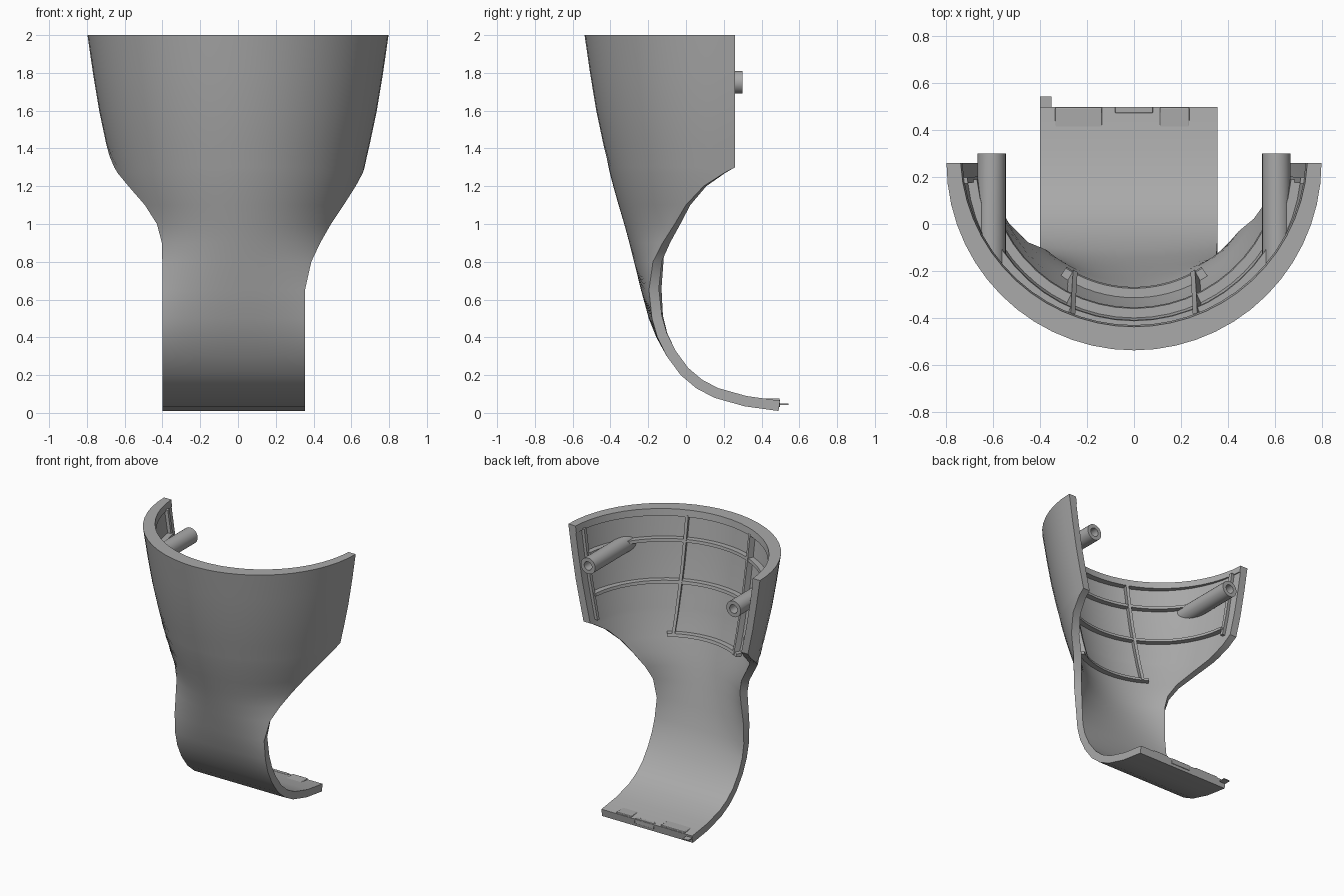
import bpy, bmesh, math
from math import sin, cos, radians, sqrt, tau

cube = bpy.data.objects.get("Cube")
if cube:
    bpy.data.objects.remove(cube)

grey = bpy.data.materials.new("plain_grey")
grey.use_nodes = True
tone = (0.4, 0.4, 0.4, 1)
grey.diffuse_color = tone
grey.node_tree.nodes["Principled BSDF"].inputs["Base Color"].default_value = tone

CENTRE, WALL = 0.26, 0.055

# Front profile: height, depth, roundness, right and left edge angles
PROFILE = [
    (2.0, -.537, 1, 90, 90), (1.8, -.508, 1, 90, 90), (1.6, -.475, 1, 90, 90),
    (1.42, -.437, 1, 90, 90), (1.36, -.423, 1, 85, 90), (1.3, -.41, 1, 78, 90),
    (1.27, -.403, 1, 74, 85), (1.2, -.385, 1, 64, 75), (1.1, -.357, 1, 53, 65),
    (1.0, -.327, 1, 47, 57), (.9, -.3, .85, 46, 51), (.8, -.275, .6, 48.5, 46.5),
    (.65, -.238, .3, 50.3, 43), (.5, -.197, .12, 50.3, 43), (.4, -.157, .04, 50.3, 43),
    (.3, -.102, 0, 50.3, 43), (.2, -.028, 0, 50.3, 43), (.13, .055, 0, 50.3, 43),
    (.08, .15, 0, 50.3, 43), (.035, .31, 0, 50.3, 43), (.01, .49, 0, 50.3, 43)]


def station(z):
    """Profile values at any height."""
    for a, b in zip(PROFILE, PROFILE[1:]):
        if b[0] <= z <= a[0]:
            t = (a[0] - z) / (a[0] - b[0])
            return [p + (q - p) * t for p, q in zip(a, b)]


def radius(y):
    return max(CENTRE - y, 0.52)


def surface(z, angle, depth):
    """Point on the shell, sunk inward from the outer face by depth."""
    z0, y0, s = station(z)[:3]
    up, down = station(min(2, z + .03)), station(max(.01, z - .03))
    dy, dz = down[1] - up[1], down[0] - up[0]
    length = math.hypot(dy, dz)
    ny = (1 - s) * -dz / length + s
    nz = (1 - s) * dy / length
    r = radius(y0) - s * depth
    x = r * sin(angle)
    return (x, y0 + depth * ny + s * (r - r * cos(angle)), z0 + depth * nz)


def finish(name, bm, bevel=0):
    bmesh.ops.recalc_face_normals(bm, faces=bm.faces)
    mesh = bpy.data.meshes.new(name)
    bm.to_mesh(mesh)
    bm.free()
    mesh.materials.append(grey)
    ob = bpy.data.objects.new(name, mesh)
    bpy.context.collection.objects.link(ob)
    if bevel:
        mod = ob.modifiers.new("soft_edge", "BEVEL")
        mod.width, mod.segments = bevel, 2
    bpy.ops.object.select_all(action="DESELECT")
    ob.select_set(True)
    bpy.context.view_layer.objects.active = ob
    bpy.ops.object.shade_smooth_by_angle(angle=radians(35))
    return ob


def slab(name, heights, span, outer, inner, steps):
    """Closed curved slab following the shell; span(z) gives its end angles."""
    bm = bmesh.new()
    layers = []
    for depth in (outer, inner):
        rows = []
        for z in heights:
            lo, hi = span(z)
            angles = [lo + (hi - lo) * i / steps for i in range(steps + 1)]
            rows.append([bm.verts.new(surface(z, a, depth(a))) for a in angles])
        layers.append(rows)
        for r, q in zip(rows, rows[1:]):
            for i in range(steps):
                bm.faces.new((r[i], r[i + 1], q[i + 1], q[i]))
    rims = []
    for rows in layers:
        rims.append(rows[0] + [r[-1] for r in rows[1:-1]]
                    + rows[-1][::-1] + [r[0] for r in rows[-2:0:-1]])
    a, b = rims
    for i in range(len(a)):
        j = (i + 1) % len(a)
        bm.faces.new((a[i], a[j], b[j], b[i]))
    return finish(name, bm)


def flat(value):
    return lambda angle: value


def edges(z):
    row = station(z)
    return -radians(row[3]), radians(row[4])


def box(name, x0, x1, y0, y1, z0, z1, bevel=0):
    bm = bmesh.new()
    bmesh.ops.create_cube(bm, size=1)
    for v in bm.verts:
        v.co = (x0 + (v.co.x + .5) * (x1 - x0), y0 + (v.co.y + .5) * (y1 - y0),
                z0 + (v.co.z + .5) * (z1 - z0))
    return finish(name, bm, bevel)


# Main curved shell
slab("shell", [p[0] for p in PROFILE], edges, flat(0), flat(WALL), 28)

# Thick inward lip along the top, deepest at the front
slab("top_lip", [2, 1.95], edges, flat(.03), lambda a: .06 + .04 * cos(a), 28)

# Horizontal stiffening ribs
sink = flat(WALL - .015)
for name, z, angle in (("upper_rib", 1.78, 84), ("middle_rib", 1.49, 84), ("lower_rib", 1.13, 33)):
    slab(name, [z + .011, z - .011], lambda _: (-radians(angle), radians(angle)),
         sink, flat(WALL + .04), 24)

# Upright ribs inside the front and next to the side edges
for side, label in ((1, "left"), (-1, "right")):
    def upright(z):
        r = radius(station(z)[1])
        return math.asin((side * .297 - .011) / r), math.asin((side * .297 + .011) / r)
    slab(label + "_upright_rib", [1.96, 1.8, 1.6, 1.42, 1.27, 1.12], upright,
         sink, flat(WALL + .045), 2)

    def edge_strip(z):
        return side * radians(83), side * radians(85)
    slab(label + "_edge_rib", [1.96, 1.8, 1.6, 1.44 if side < 0 else 1.31], edge_strip,
         sink, flat(WALL + .025), 1)

# Round screw posts with blind holes, rooted in the curved wall
for side, label in ((1, "left"), (-1, "right")):
    bm = bmesh.new()
    rings = []
    for r, y in ((.06, None), (.06, .3), (.032, .3), (.032, .2)):
        ring = []
        for i in range(24):
            x = side * .605 + r * cos(tau * i / 24)
            root = CENTRE - sqrt(.72 ** 2 - x * x)
            ring.append(bm.verts.new((x, root if y is None else y, 1.75 + r * sin(tau * i / 24))))
        rings.append(ring)
    for a, b in zip(rings, rings[1:]):
        for i in range(24):
            j = (i + 1) % 24
            bm.faces.new((a[i], a[j], b[j], b[i]))
    bm.faces.new(rings[0])
    bm.faces.new(rings[-1])
    finish(label + "_screw_post", bm)

# Clips on the foot
box("right_clip", -.335, -.135, .32, .495, .04, .076, .004)
box("left_clip", .11, .235, .32, .495, .04, .076, .004)
box("middle_clip", -.08, .08, .472, .497, .03, .07, .003)
box("corner_tab", -.4, -.35, .48, .543, .043, .05)
